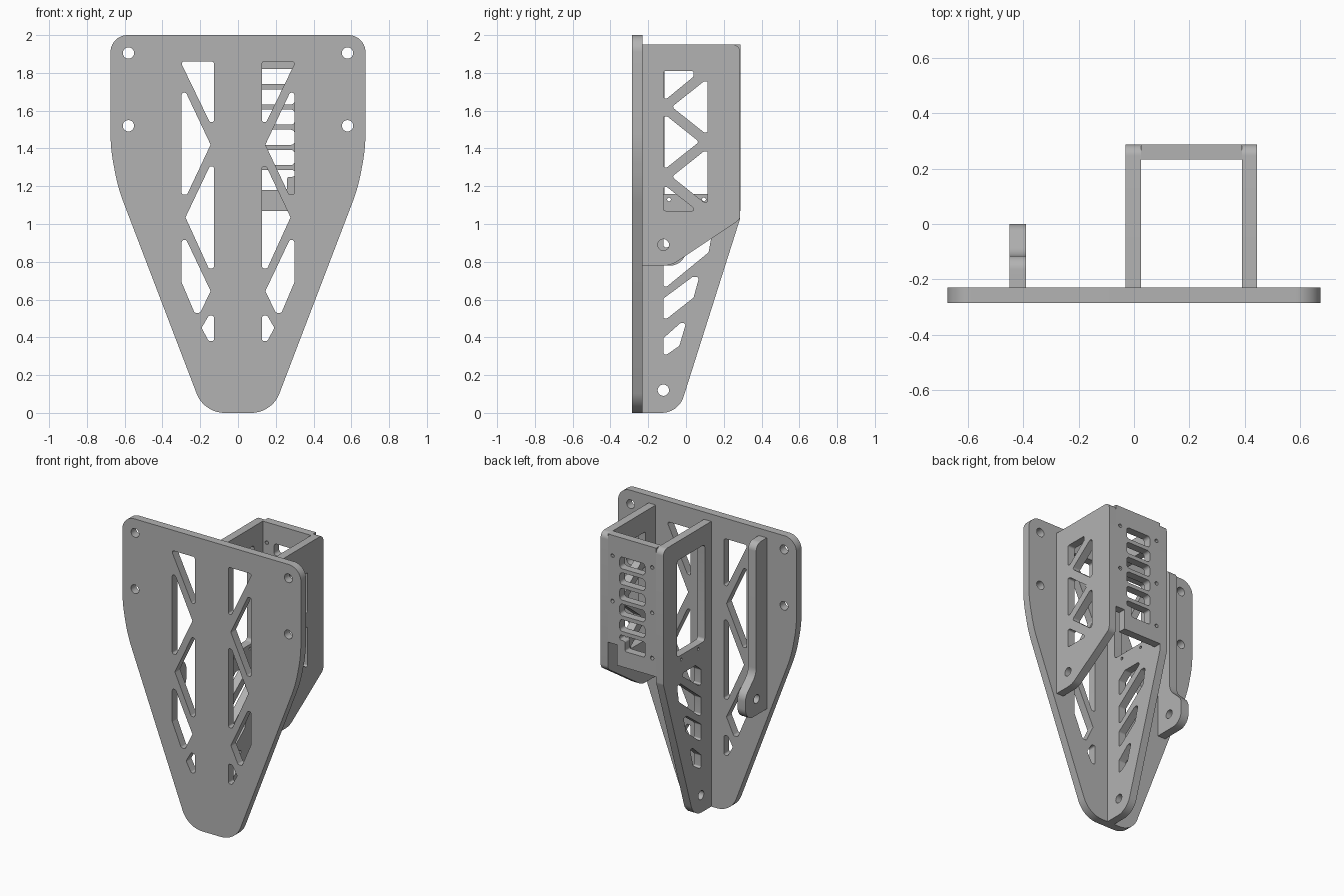
import bpy
import bmesh
import math
from mathutils import Matrix, Vector

if "Cube" in bpy.data.objects:
    bpy.data.objects.remove(bpy.data.objects["Cube"], do_unlink=True)

# One plain grey for the whole bracket
grey = bpy.data.materials.new("plain_grey")
grey.use_nodes = True
colour = (0.45, 0.45, 0.45, 1)
grey.diffuse_color = colour
grey.node_tree.nodes["Principled BSDF"].inputs["Base Color"].default_value = colour

THICK = 0.055
FACING_X = Matrix(((0, 0, 1, 0), (1, 0, 0, 0), (0, 1, 0, 0), (0, 0, 0, 1)))
FACING_Y = Matrix.Rotation(math.pi / 2, 4, "X")


def rounded(points, radius=0.02, steps=6):
    """Round polygon corners; a point may carry its own radius as third value."""
    result = []
    count = len(points)
    for i, point in enumerate(points):
        corner = Vector(point[:2])
        before = Vector(points[i - 1][:2]) - corner
        after = Vector(points[(i + 1) % count][:2]) - corner
        r = point[2] if len(point) > 2 else radius
        half = before.angle(after) / 2
        if r == 0 or half > 1.55:
            result.append(corner)
            continue
        reach = min(r / math.tan(half), before.length * 0.48, after.length * 0.48)
        r = reach * math.tan(half)
        before.normalize()
        after.normalize()
        centre = corner + (before + after).normalized() * (r / math.sin(half))
        start = corner + before * reach - centre
        end = corner + after * reach - centre
        for k in range(steps + 1):
            t = k / steps
            result.append(centre + start.lerp(end, t).normalized() * r)
    return result


def circle(u, v, r, sides=24):
    turns = [math.tau * i / sides for i in range(sides)]
    return [Vector((u + r * math.cos(a), v + r * math.sin(a))) for a in turns]


def box(u0, u1, v0, v1, radius=0.02):
    return rounded([(u0, v0), (u1, v0), (u1, v1), (u0, v1)], radius)


def plate(name, loops, facing, offset, thick=THICK):
    """Extrude an outline with holes into a flat plate."""
    curve = bpy.data.curves.new(name, "CURVE")
    curve.dimensions = "2D"
    curve.fill_mode = "BOTH"
    curve.extrude = thick / 2
    for loop in loops:
        spline = curve.splines.new("POLY")
        spline.points.add(len(loop) - 1)
        for slot, p in zip(spline.points, loop):
            slot.co = (p.x, p.y, 0, 1)
        spline.use_cyclic_u = True
    helper = bpy.data.objects.new(name + "_outline", curve)
    bpy.context.collection.objects.link(helper)
    bpy.context.view_layer.update()
    solid = helper.evaluated_get(bpy.context.evaluated_depsgraph_get())
    mesh = bpy.data.meshes.new_from_object(solid)
    bpy.data.objects.remove(helper, do_unlink=True)
    mesh.transform(Matrix.Translation(offset) @ facing)
    bm = bmesh.new()
    bm.from_mesh(mesh)
    bmesh.ops.remove_doubles(bm, verts=bm.verts, dist=0.0001)
    bmesh.ops.recalc_face_normals(bm, faces=bm.faces)
    bm.to_mesh(mesh)
    bm.free()
    mesh.materials.clear()
    mesh.materials.append(grey)
    obj = bpy.data.objects.new(name, mesh)
    bpy.context.collection.objects.link(obj)
    bpy.ops.object.select_all(action="DESELECT")
    obj.select_set(True)
    bpy.context.view_layer.objects.active = obj
    bpy.ops.object.shade_smooth_by_angle(angle=math.radians(30))
    return obj


def mirrored(points):
    return [(-p[0], *p[1:]) for p in points]


# Front plate: half outline mirrored, truss windows and screw holes on both sides
half_outline = [(0.18, 0, 0.16), (0.57, 1.03, 0), (0.675, 1.3, 0.9), (0.675, 2, 0.09)]
half_outline[1:3] = [(0.635, 1.19, 0.9), (0.675, 1.4, 0.9)]
front_windows = [
    [(0.305, 1.86), (0.127, 1.86), (0.127, 1.54), (0.15, 1.54)],
    [(0.298, 1.695), (0.275, 1.695), (0.145, 1.42), (0.27, 1.155), (0.298, 1.155)],
    [(0.127, 1.305), (0.15, 1.305), (0.278, 1.035), (0.155, 0.765), (0.127, 0.765)],
    [(0.298, 0.915), (0.273, 0.915), (0.145, 0.645), (0.2, 0.53), (0.23, 0.53), (0.298, 0.69)],
    [(0.127, 0.515), (0.155, 0.515), (0.193, 0.45), (0.155, 0.38), (0.127, 0.38)],
]
front = [rounded(half_outline + mirrored(half_outline)[::-1], steps=12)]
for window in front_windows:
    front += [rounded(window, 0.012), rounded(mirrored(window), 0.012)]
for x in (-0.58, 0.58):
    front += [circle(x, z, 0.03) for z in (1.52, 1.905)]
plate("front_plate", front, FACING_Y, (0, -0.2575, 0))

# Short side plate with zigzag bracing
BACK, TOP, FRONT = 0.287, 1.95, -0.23
side_windows = [
    [(-0.12, 1.81), (0.04, 1.81), (0.04, 1.78), (-0.1, 1.665), (-0.12, 1.665)],
    [(0.115, 1.755), (0.095, 1.755), (-0.075, 1.62), (0.095, 1.485), (0.115, 1.485)],
    [(-0.12, 1.57), (-0.1, 1.57), (0.07, 1.435), (-0.1, 1.3), (-0.12, 1.3)],
    [(0.115, 1.385), (0.095, 1.385), (-0.075, 1.25), (0.095, 1.115), (0.115, 1.115)],
    [(-0.12, 1.195), (-0.1, 1.195), (0.04, 1.085), (0.04, 1.07), (-0.12, 1.07)],
]
short_outline = [(FRONT, 0.78, 0), (-0.08, 0.78, 0.12), (BACK, 1.025, 0.04),
                 (BACK, TOP, 0.04), (FRONT, TOP, 0)]
short_side = [rounded(short_outline), circle(-0.12, 0.89, 0.03)]
short_side += [rounded(w, 0.012) for w in side_windows]
plate("short_side_plate", short_side, FACING_X, (0.4175, 0, 0))

# Long side plate with one large window and slanted lower slots
long_outline = [(FRONT, 0, 0), (-0.04, 0, 0.12), (BACK, 1.03, 0.04),
                (BACK, TOP, 0.04), (FRONT, TOP, 0)]
long_slots = [
    [(-0.12, 0.86), (-0.12, 0.98), (-0.06, 1.03), (0.11, 1.03)],
    [(-0.12, 0.67), (-0.12, 0.79), (0.1, 0.965), (0.14, 0.965), (0.12, 0.85), (-0.1, 0.67)],
    [(-0.12, 0.5), (-0.12, 0.605), (0.035, 0.72), (0.07, 0.72), (0.04, 0.61), (-0.1, 0.5)],
    [(-0.12, 0.31), (-0.12, 0.395), (-0.03, 0.475), (0, 0.475), (-0.035, 0.355), (-0.1, 0.31)],
]
long_side = [rounded(long_outline), box(-0.16, 0.14, 1.16, 1.82), circle(-0.12, 0.12, 0.03)]
long_side += [rounded(s, 0.015) for s in long_slots]
long_side += [circle(y, 1.13, 0.01, 12) for y in (-0.09, 0.095)]
plate("long_side_plate", long_side, FACING_X, (-0.0025, 0, 0))

# Back plate: notched lower corner, ladder of vents, screw holes
LEFT, RIGHT, BASE = 0.025, 0.39, 1.07
back = [rounded([(LEFT, BASE), (0.32, BASE), (0.32, 1.21), (RIGHT, 1.21),
                 (RIGHT, TOP), (LEFT, TOP)], 0)]
for i in range(5):
    low = 1.74 - i * 0.107
    back.append(box(0.11, 0.3, low, low + 0.08))
back.append(rounded([(0.11, 1.18), (0.26, 1.18), (0.26, 1.25), (0.3, 1.25),
                     (0.3, 1.285), (0.11, 1.285)], 0.012))
for z in (1.19, 1.5, 1.81):
    back.append(circle(0.055, z, 0.013, 12))
    if z > 1.2:
        back.append(circle(0.355, z, 0.013, 12))
plate("back_plate", back, FACING_Y, (0, 0.26, 0))

# Narrow fin with a rounded lug at its foot
fin_outline = [(FRONT, 0.78, 0), (0, 0.78, 0.11), (0, 0.95, 0.08), (-0.115, 1.06, 0.1),
               (-0.115, TOP, 0.05), (FRONT, TOP, 0)]
plate("fin", [rounded(fin_outline), circle(-0.12, 0.89, 0.03)], FACING_X, (-0.42, 0, 0), 0.06)
